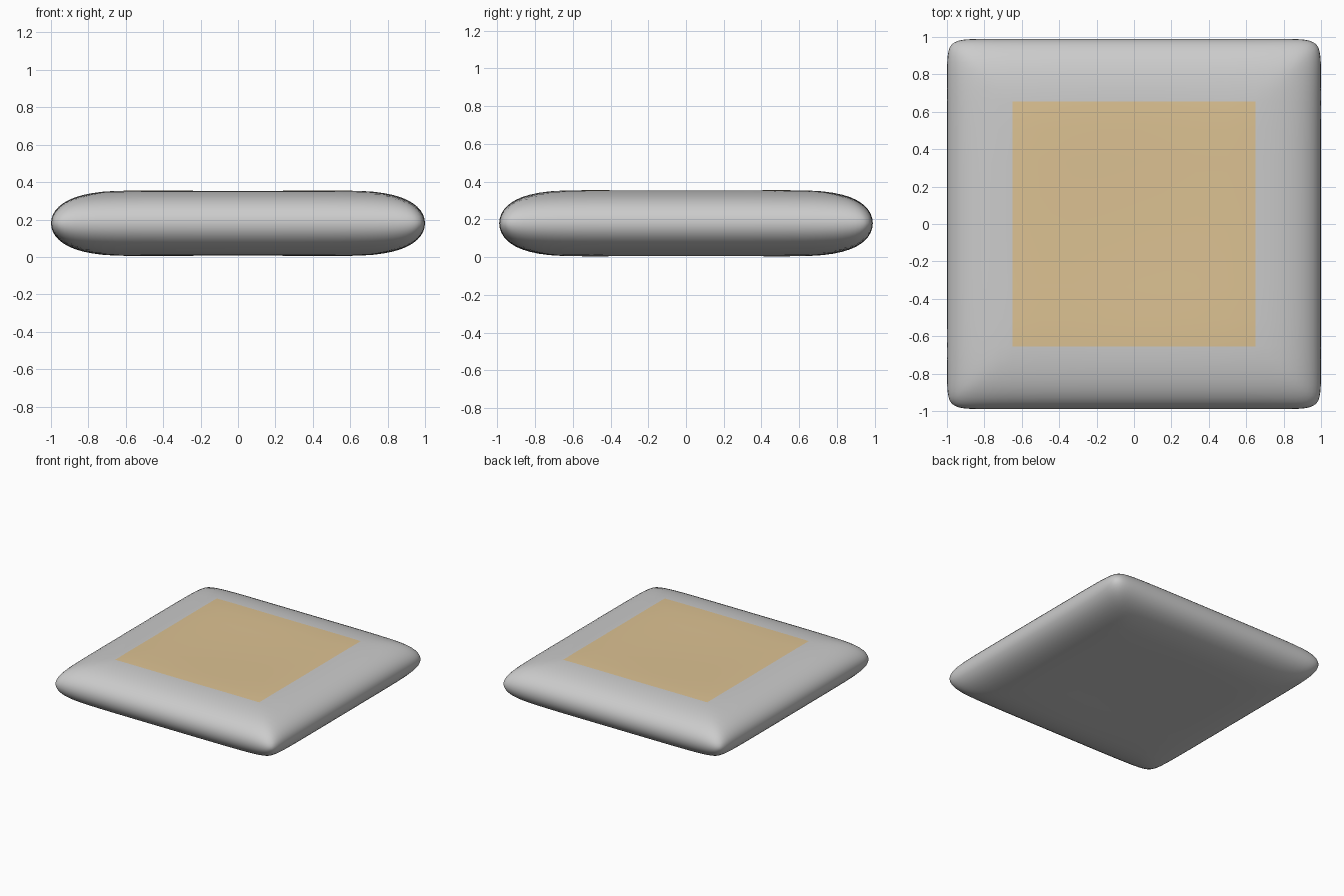
import bpy, bmesh, math

if "Cube" in bpy.data.objects:
    bpy.data.objects.remove(bpy.data.objects["Cube"])

def material(name, rgb):
    m = bpy.data.materials.new(name)
    m.diffuse_color = (*rgb, 1)
    m.use_nodes = True
    m.node_tree.nodes["Principled BSDF"].inputs["Base Color"].default_value = m.diffuse_color
    return m

MID, HALF = 0.18, 0.18

# grid lines, denser towards the rim, with a line on the panel border
half = [0, .16, .33, .5, .65, .72, .78, .83, .87, .905, .935, .958, .976, .989, .997, 1]
ts = [-t for t in reversed(half[1:])] + half
n = len(ts)

def puff(t):
    return math.sqrt(max(0, 1 - abs(t) ** 6.5))

def point(u, v, side):
    # pillow thickness: mitred at corners, slightly thinner there, dipped in the middle
    a, b = puff(u), puff(v)
    h = HALF * (0.6 * min(a, b) + 0.4 * a * b)
    h -= 0.012 * max(0, 1 - u * u / .5) * max(0, 1 - v * v / .5)
    # round the corners of the outline
    m = max(abs(u), abs(v))
    s = 1
    if m > 0:
        k = (abs(u / m) ** 24 + abs(v / m) ** 24) ** (-1 / 24)
        s = 1 + (k - 1) * m ** 8
    return (u * s, v * s * (0.99 + 0.03 * (1 - v * v)), MID + side * h)

# cushion: upper and lower skins sharing one rim
bm = bmesh.new()
skins = {}
for side in (1, -1):
    for i, u in enumerate(ts):
        for j, v in enumerate(ts):
            rim = i in (0, n - 1) or j in (0, n - 1)
            if rim and side == -1:
                skins[side, i, j] = skins[1, i, j]
            else:
                skins[side, i, j] = bm.verts.new(point(u, v, side))
for side in (1, -1):
    for i in range(n - 1):
        for j in range(n - 1):
            q = [skins[side, i + a, j + b] for a, b in ((0, 0), (1, 0), (1, 1), (0, 1))]
            f = bm.faces.new(q if side == 1 else q[::-1])
            f.smooth = True
            uc, vc = (ts[i] + ts[i + 1]) / 2, (ts[j] + ts[j + 1]) / 2
            # tan square panel on the top only
            f.material_index = int(side == 1 and max(abs(uc), abs(vc)) < .65)
me = bpy.data.meshes.new("cushion")
bm.to_mesh(me)
bm.free()
me.materials.append(material("grey fabric", (.6, .6, .6)))
me.materials.append(material("tan panel", (.72, .54, .29)))
ob = bpy.data.objects.new("cushion", me)
bpy.context.collection.objects.link(ob)
